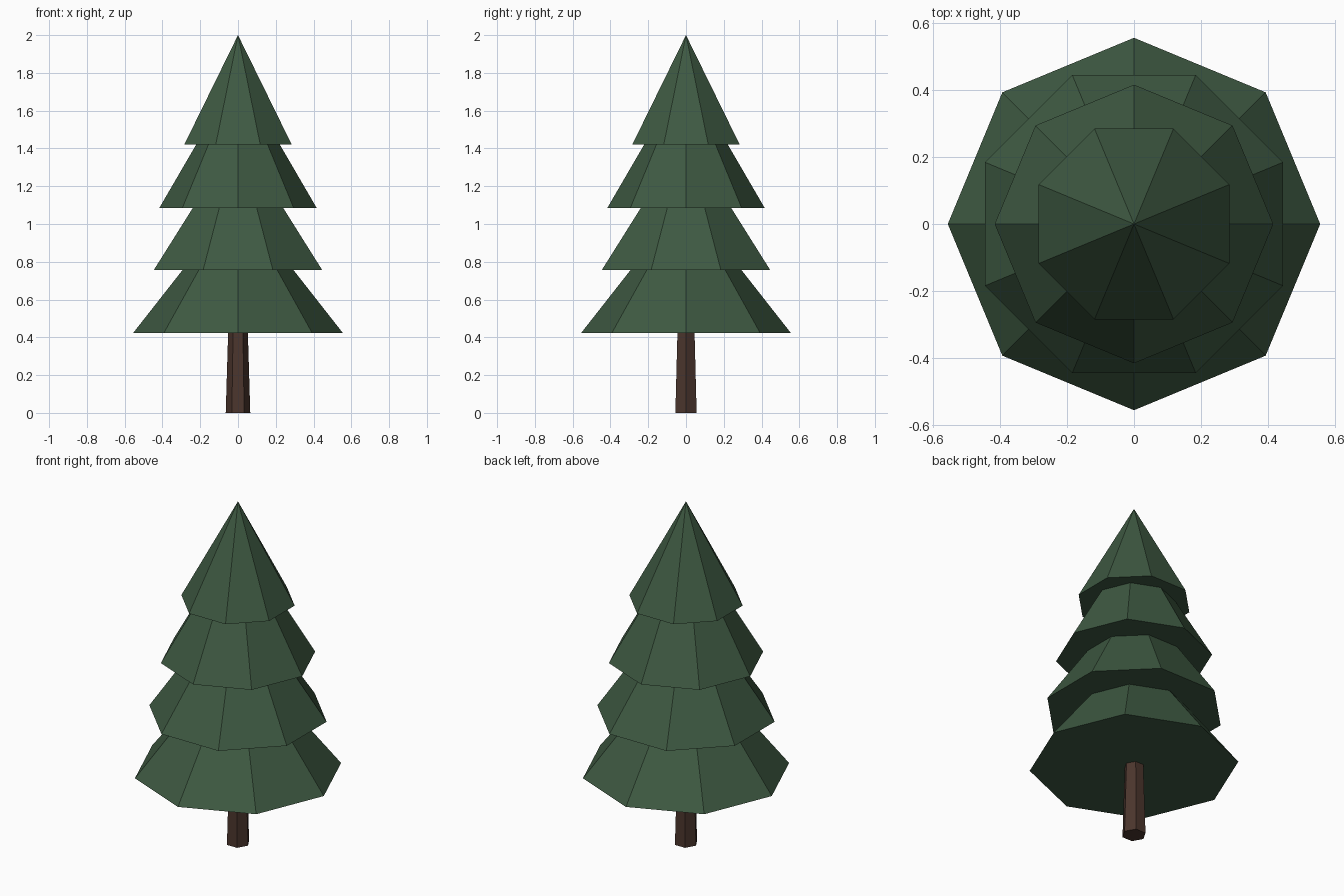
import bpy, bmesh, math

if "Cube" in bpy.data.objects:
    bpy.data.objects.remove(bpy.data.objects["Cube"])


def material(name, rgb):
    m = bpy.data.materials.new(name)
    m.diffuse_color = (*rgb, 1.0)
    m.use_nodes = True
    m.node_tree.nodes["Principled BSDF"].inputs["Base Color"].default_value = m.diffuse_color
    return m


def frustum(name, sides, r0, z0, r1, z1, turn, mat):
    """Closed flat-faced frustum; r1 = 0 gives a pointed cone."""
    bm = bmesh.new()

    def ring(r, z):
        angles = [turn + 2 * math.pi * i / sides for i in range(sides)]
        return [bm.verts.new((r * math.cos(a), r * math.sin(a), z)) for a in angles]

    low = ring(r0, z0)
    bm.faces.new(low[::-1])
    if r1 > 0:
        high = ring(r1, z1)
        bm.faces.new(high)
    else:
        high = [bm.verts.new((0, 0, z1))] * sides
    for i in range(sides):
        j = (i + 1) % sides
        corners = [low[i], low[j], high[j]]
        if r1 > 0:
            corners.append(high[i])
        bm.faces.new(corners)
    bmesh.ops.recalc_face_normals(bm, faces=bm.faces)
    mesh = bpy.data.meshes.new(name)
    bm.to_mesh(mesh)
    bm.free()
    mesh.materials.append(mat)
    obj = bpy.data.objects.new(name, mesh)
    bpy.context.collection.objects.link(obj)
    return obj


bark = material("dark brown bark", (0.070, 0.036, 0.026))
needles = material("dark green needles", (0.048, 0.100, 0.054))

# Six-sided tapered trunk, its top hidden in the lowest tier
frustum("trunk", 6, 0.065, 0.0, 0.05, 0.50, 0, bark)

# Eight-sided foliage tiers, each turned half a side from the one below
# (bottom radius, bottom z, top radius, top z)
tiers = [
    (0.556, 0.422, 0.275, 0.78),
    (0.482, 0.757, 0.242, 1.11),
    (0.416, 1.086, 0.210, 1.44),
    (0.308, 1.420, 0.0, 2.0),
]
for i, (r0, z0, r1, z1) in enumerate(tiers):
    turn = math.pi / 8 if i % 2 else 0
    frustum(f"foliage_tier_{i + 1}", 8, r0, z0, r1, z1, turn, needles)
